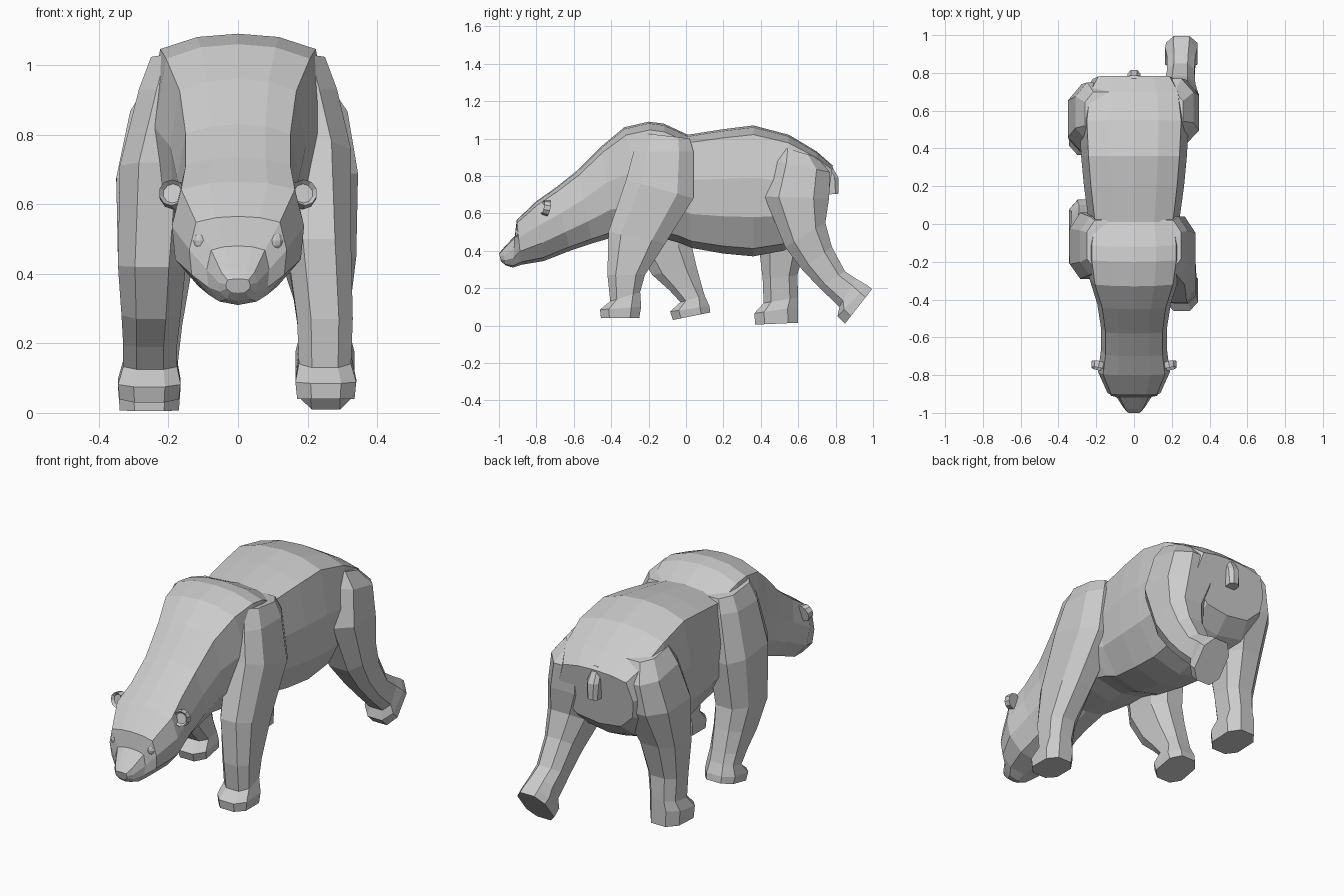
import bpy, bmesh
from mathutils import Matrix, Vector


def finish(name, bm):
    bmesh.ops.recalc_face_normals(bm, faces=bm.faces)
    me = bpy.data.meshes.new(name)
    bm.to_mesh(me)
    bm.free()
    ob = bpy.data.objects.new(name, me)
    bpy.context.collection.objects.link(ob)
    return ob


def loft(name, sections, profile, side=1):
    """Sections: (y, z) of one edge, (y, z) of the opposite edge, x min, x max.
    Profile: (x from -1 to 1, t from first edge to second edge)."""
    bm = bmesh.new()
    rings = []
    for ya, za, yb, zb, x0, x1 in sections:
        mid, half = (x0 + x1) / 2, (x1 - x0) / 2
        rings.append([bm.verts.new((side * (mid + half * px),
                                    ya + (yb - ya) * t,
                                    za + (zb - za) * t)) for px, t in profile])
    n = len(profile)
    for a, b in zip(rings, rings[1:]):
        for i in range(n):
            j = (i + 1) % n
            bm.faces.new((a[i], a[j], b[j], b[i]))
    bm.faces.new(rings[0])
    bm.faces.new(rings[-1])
    return finish(name, bm)


# Cross-sections: half outline of the body mirrored, and an eight-sided limb
half = [(0.45, 0.015), (0.86, 0.07), (1, 0.4), (0.95, 0.7), (0.6, 0.94)]
body_ring = [(0, 0)] + half + [(0, 1)] + [(-x, t) for x, t in reversed(half)]
limb_ring = [(-0.5, 0), (0.5, 0), (1, 0.22), (1, 0.76),
             (0.5, 1), (-0.5, 1), (-1, 0.76), (-1, 0.22)]

# Head, neck and torso: top point, bottom point, half width
body = [
    (-1.0, 0.385, -0.99, 0.345, 0.035),
    (-0.98, 0.41, -0.965, 0.322, 0.055),
    (-0.915, 0.48, -0.925, 0.31, 0.09),
    (-0.905, 0.565, -0.88, 0.325, 0.14),
    (-0.80, 0.665, -0.76, 0.345, 0.19),
    (-0.70, 0.735, -0.62, 0.40, 0.175),
    (-0.58, 0.83, -0.50, 0.44, 0.175),
    (-0.45, 0.96, -0.38, 0.475, 0.195),
    (-0.33, 1.06, -0.20, 0.46, 0.24),
    (-0.20, 1.09, -0.10, 0.46, 0.26),
    (-0.12, 1.08, -0.03, 0.44, 0.26),
    (0.01, 1.02, 0.03, 0.415, 0.24),
    (0.20, 1.05, 0.20, 0.385, 0.265),
    (0.36, 1.07, 0.36, 0.37, 0.28),
    (0.55, 1.02, 0.52, 0.40, 0.29),
    (0.70, 0.93, 0.66, 0.47, 0.27),
    (0.785, 0.855, 0.74, 0.55, 0.22),
]
loft("body", [(a, b, c, d, -w, w) for a, b, c, d, w in body], body_ring)

# Legs: front point, back point, inner and outer x
loft("front_leg_right", [
    (-0.24, 1.03, 0.02, 1.0, 0.08, 0.25),
    (-0.28, 0.93, 0.04, 0.93, 0.08, 0.285),
    (-0.32, 0.78, 0.04, 0.68, 0.10, 0.325),
    (-0.415, 0.50, -0.11, 0.44, 0.14, 0.325),
    (-0.42, 0.27, -0.22, 0.27, 0.17, 0.33),
    (-0.405, 0.13, -0.245, 0.18, 0.175, 0.325),
    (-0.46, 0.085, -0.24, 0.10, 0.165, 0.34),
    (-0.455, 0.04, -0.25, 0.04, 0.17, 0.335)], limb_ring)
loft("front_leg_left", [
    (-0.24, 1.03, 0.02, 1.0, 0.08, 0.25),
    (-0.27, 0.93, 0.04, 0.93, 0.08, 0.285),
    (-0.29, 0.72, 0.06, 0.68, 0.12, 0.34),
    (-0.27, 0.42, 0.03, 0.43, 0.15, 0.345),
    (-0.18, 0.27, 0.055, 0.32, 0.165, 0.335),
    (-0.09, 0.19, 0.085, 0.21, 0.175, 0.33),
    (-0.03, 0.125, 0.10, 0.16, 0.175, 0.33),
    (-0.085, 0.075, 0.125, 0.105, 0.165, 0.345),
    (-0.07, 0.03, 0.13, 0.07, 0.17, 0.34)], limb_ring, -1)
loft("hind_leg_right", [
    (0.50, 0.96, 0.70, 0.90, 0.08, 0.26),
    (0.47, 0.88, 0.77, 0.82, 0.06, 0.315),
    (0.42, 0.69, 0.765, 0.68, 0.06, 0.345),
    (0.53, 0.42, 0.745, 0.55, 0.12, 0.34),
    (0.62, 0.30, 0.78, 0.42, 0.16, 0.325),
    (0.71, 0.205, 0.85, 0.29, 0.175, 0.32),
    (0.82, 0.10, 0.91, 0.25, 0.175, 0.325),
    (0.81, 0.05, 0.97, 0.215, 0.165, 0.335),
    (0.85, 0.01, 0.995, 0.195, 0.17, 0.335)], limb_ring)
loft("hind_leg_left", [
    (0.47, 0.96, 0.70, 0.92, 0.08, 0.26),
    (0.44, 0.88, 0.75, 0.82, 0.06, 0.31),
    (0.38, 0.68, 0.74, 0.66, 0.06, 0.35),
    (0.39, 0.42, 0.65, 0.46, 0.13, 0.345),
    (0.41, 0.25, 0.595, 0.27, 0.16, 0.33),
    (0.415, 0.12, 0.60, 0.15, 0.175, 0.325),
    (0.365, 0.065, 0.60, 0.10, 0.165, 0.345),
    (0.37, 0.005, 0.60, 0.015, 0.17, 0.34)], limb_ring, -1)

# Short tail hanging over the rump
loft("tail", [
    (0.70, 0.88, 0.77, 0.87, -0.025, 0.025),
    (0.73, 0.80, 0.815, 0.79, -0.035, 0.035),
    (0.75, 0.70, 0.815, 0.705, -0.03, 0.03)], limb_ring)

for side, label in ((1, "right"), (-1, "left")):
    # Round ear with a dished front
    bm = bmesh.new()
    bmesh.ops.create_cone(bm, cap_ends=True, segments=10, radius1=0.043,
                          radius2=0.038, depth=0.035)
    bm.transform(Matrix.Rotation(1.5708, 4, 'X'))
    bm.normal_update()
    front = min(bm.faces, key=lambda f: f.calc_center_median().y)
    bmesh.ops.inset_region(bm, faces=[front], thickness=0.01)
    bmesh.ops.translate(bm, verts=front.verts, vec=(0, 0.014, 0))
    ear = finish("ear_" + label, bm)
    ear.location = (side * 0.187, -0.75, 0.63)
    ear.rotation_euler = (-0.2, 0, side * 0.2)

    # Eye
    bm = bmesh.new()
    bmesh.ops.create_uvsphere(bm, u_segments=10, v_segments=6, radius=0.025)
    eye = finish("eye_" + label, bm)
    eye.scale = (0.9, 0.8, 1.1)
    eye.location = (side * 0.108, -0.893, 0.495)
